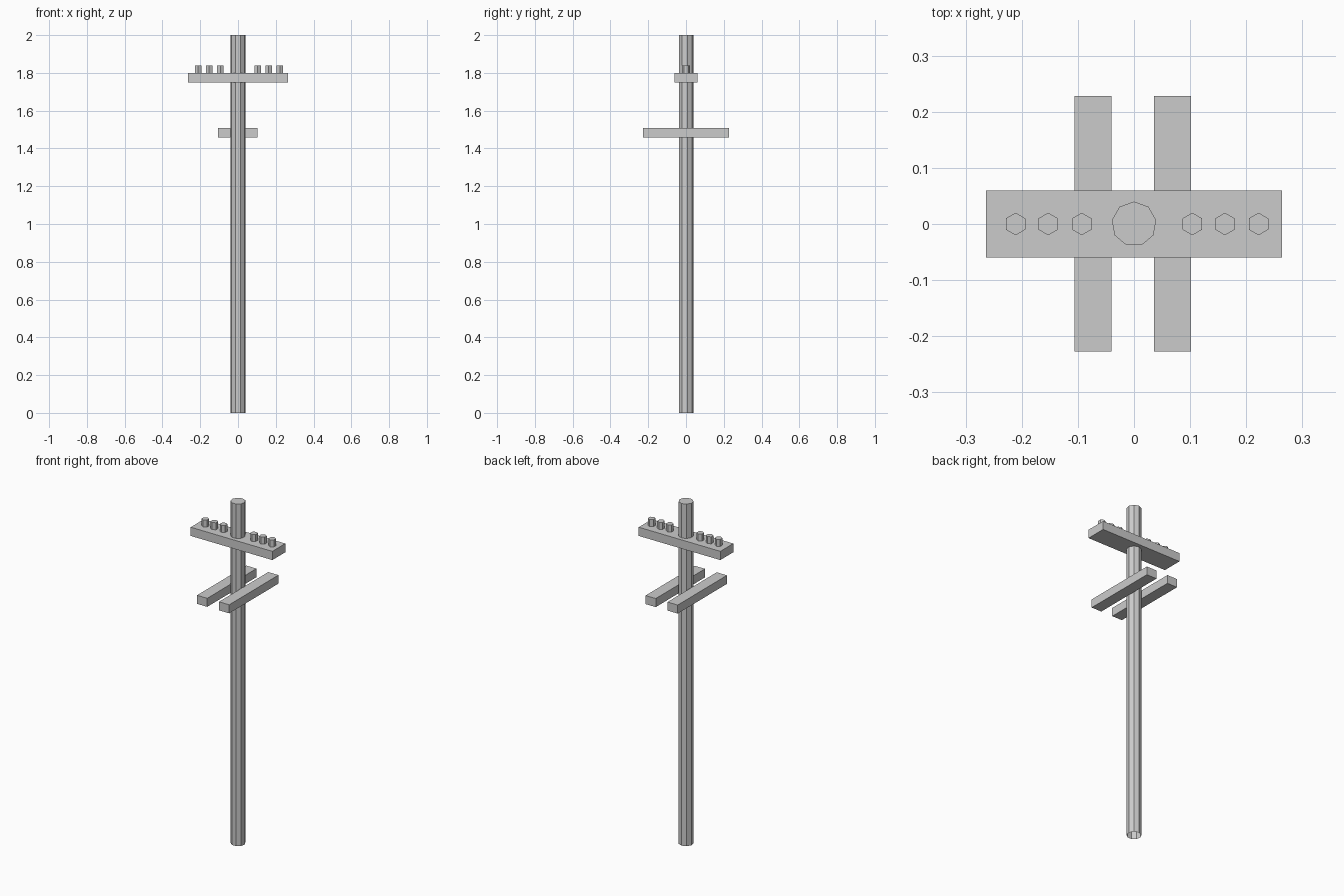
import bpy, bmesh
from math import pi, cos, sin

if "Cube" in bpy.data.objects:
    bpy.data.objects.remove(bpy.data.objects["Cube"])


def finish(name, bm):
    bmesh.ops.recalc_face_normals(bm, faces=bm.faces)
    mesh = bpy.data.meshes.new(name)
    bm.to_mesh(mesh)
    bm.free()
    obj = bpy.data.objects.new(name, mesh)
    bpy.context.collection.objects.link(obj)
    return obj


def box(name, x0, x1, y0, y1, z0, z1):
    bm = bmesh.new()
    bmesh.ops.create_cube(bm, size=1)
    for v in bm.verts:
        v.co = ((x0 + x1) / 2 + v.co.x * (x1 - x0),
                (y0 + y1) / 2 + v.co.y * (y1 - y0),
                (z0 + z1) / 2 + v.co.z * (z1 - z0))
    return finish(name, bm)


def post(name, sides, radius, x, z0, z1):
    """Flat-sided upright with a top cap, open underneath; one corner points to +y."""
    bm = bmesh.new()
    angles = [pi / 2 + 2 * pi * i / sides for i in range(sides)]
    low, high = [[bm.verts.new((x + radius * cos(a), radius * sin(a), z))
                  for a in angles] for z in (z0, z1)]
    for i in range(sides):
        j = (i + 1) % sides
        bm.faces.new((low[i], low[j], high[j], high[i]))
    bm.faces.new(high)
    return finish(name, bm)


# Main pole
post("pole", 9, 0.04, 0, 0, 2)

# Upper crossarm
box("upper_crossarm", -0.264, 0.264, -0.06, 0.06, 1.748, 1.799)

# Insulators standing on the crossarm
for n, x in enumerate((-0.211, -0.153, -0.093, 0.104, 0.162, 0.222)):
    post(f"insulator_{n + 1}", 6, 0.02, x, 1.799, 1.84)

# Pair of lower beams either side of the pole
for side, x in (("left", -0.073), ("right", 0.069)):
    box(f"lower_beam_{side}", x - 0.033, x + 0.033, -0.227, 0.228, 1.457, 1.507)
